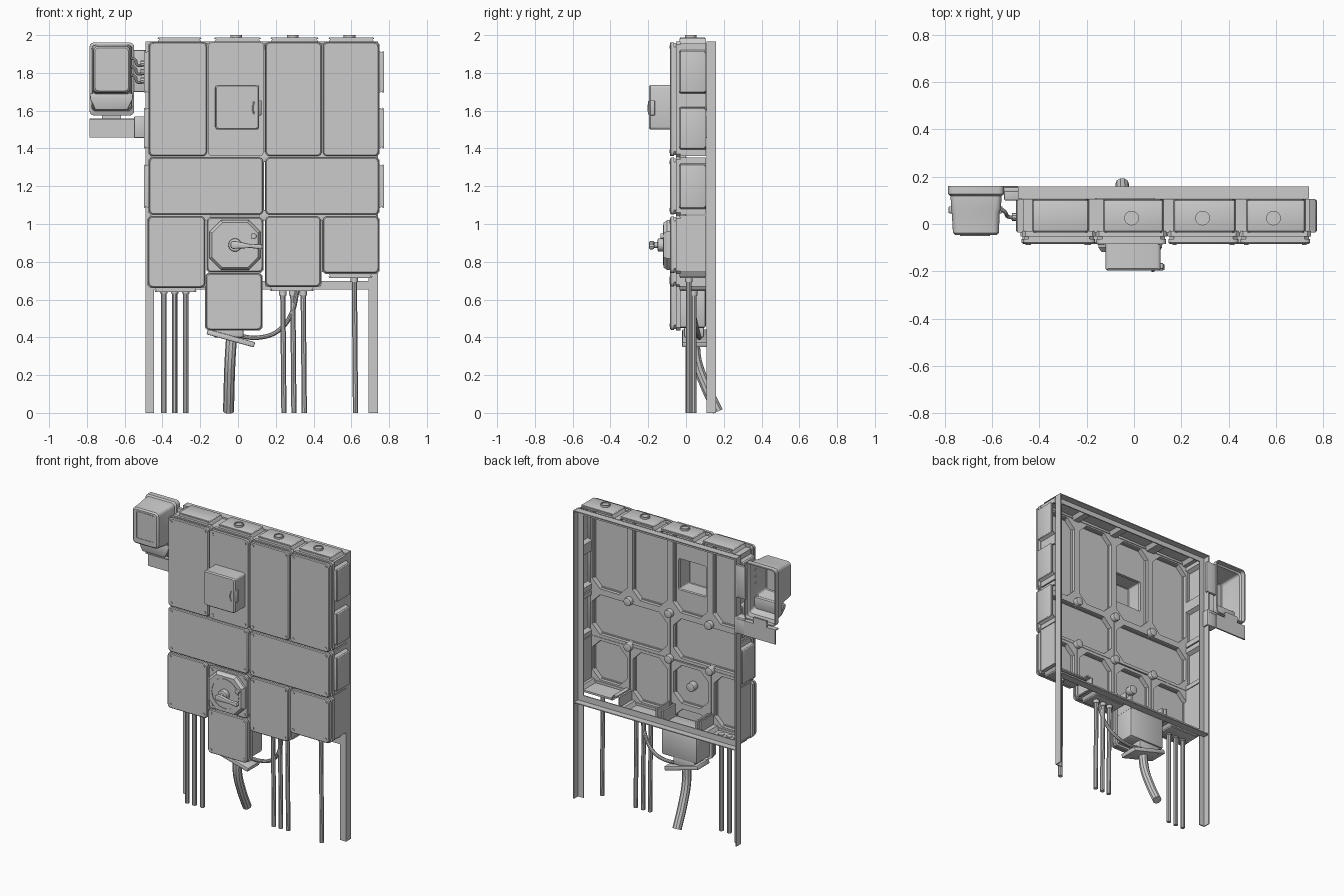
import bpy, bmesh
from math import sin, cos, pi, radians
from mathutils import Vector

if "Cube" in bpy.data.objects:
    bpy.data.objects.remove(bpy.data.objects["Cube"])


def rr(x0, x1, z0, z1, r, n=3):
    """Rounded rectangle outline; n=1 gives chamfered corners."""
    pts = []
    for k, (cx, cz) in enumerate([(x1 - r, z1 - r), (x0 + r, z1 - r), (x0 + r, z0 + r), (x1 - r, z0 + r)]):
        for i in range(n + 1):
            a = pi / 2 * (k + i / n)
            pts.append((cx + r * cos(a), cz + r * sin(a)))
    return pts


def circ(cx, cz, r, n=20):
    return [(cx + r * cos(2 * pi * i / n), cz + r * sin(2 * pi * i / n)) for i in range(n)]


def put(p, h, axis):
    return {'y': (p[0], h, p[1]), 'z': (p[0], p[1], h), 'x': (h, p[0], p[1])}[axis]


def finish(name, bm, bevel=0, solid=0):
    bmesh.ops.recalc_face_normals(bm, faces=bm.faces)
    me = bpy.data.meshes.new(name)
    bm.to_mesh(me)
    bm.free()
    ob = bpy.data.objects.new(name, me)
    bpy.context.collection.objects.link(ob)
    if solid:
        m = ob.modifiers.new("shell", 'SOLIDIFY')
        m.thickness = solid
        m.offset = 0
    if bevel:
        m = ob.modifiers.new("bevel", 'BEVEL')
        m.width = bevel
        m.segments = 2
        m.limit_method = 'ANGLE'
        m.angle_limit = radians(40)
    return ob


def loft(name, secs, axis='y', caps=(True, True), bevel=0, solid=0, loop=False):
    """Skin a list of (outline, height) sections."""
    bm = bmesh.new()
    rows = [[bm.verts.new(put(p, h, axis)) for p in pts] for pts, h in secs]
    pairs = list(zip(rows, rows[1:])) + ([(rows[-1], rows[0])] if loop else [])
    for a, b in pairs:
        for i in range(len(a)):
            j = (i + 1) % len(a)
            bm.faces.new((a[i], a[j], b[j], b[i]))
    if caps[0] and not loop:
        bm.faces.new(rows[0])
    if caps[1] and not loop:
        bm.faces.new(rows[-1])
    return finish(name, bm, bevel, solid)


def prism(name, pts, a, b, axis='y', bevel=0):
    return loft(name, [(pts, a), (pts, b)], axis, bevel=bevel)


def ring(name, outer, inner, a, b, axis='y'):
    return loft(name, [(outer, a), (outer, b), (inner, b), (inner, a)], axis, loop=True)


def box(name, x0, x1, y0, y1, z0, z1, bevel=0):
    return prism(name, [(x0, z0), (x1, z0), (x1, z1), (x0, z1)], y0, y1, bevel=bevel)


def tube(name, pts, r, smooth=True):
    cu = bpy.data.curves.new(name, 'CURVE')
    cu.dimensions = '3D'
    cu.bevel_depth = r
    cu.bevel_resolution = 3
    cu.use_fill_caps = True
    cu.resolution_u = 8
    sp = cu.splines.new('BEZIER')
    sp.bezier_points.add(len(pts) - 1)
    for bp, p in zip(sp.bezier_points, pts):
        bp.co = p
        bp.handle_left_type = bp.handle_right_type = 'AUTO' if smooth else 'VECTOR'
    ob = bpy.data.objects.new(name, cu)
    bpy.context.collection.objects.link(ob)
    return ob


YF, YB = -0.035, 0.105      # body walls, front and back


def wall(name, vert, level, sign, s0, s1, bumps=(), out=0.025):
    """Outer housing wall with hollow bulges, each closed by a cover plate."""
    def pt(s, o):
        return (level + sign * o, s) if vert else (s, level + sign * o)
    line = [(s0, 0)]
    for a, b in bumps:
        line += [(a, 0), (a + 0.015, out), (b - 0.015, out), (b, 0)]
    line.append((s1, 0))
    prism(name, [pt(s, o) for s, o in line] + [pt(s, o - 0.01) for s, o in reversed(line)], YF, YB)
    for a, b in bumps:
        prism(name + "_bulge_front", [pt(a, 0), pt(a + .015, out), pt(b - .015, out), pt(b, 0)], YF, YF + .01, bevel=.003)
        prism(name + "_cover", [pt(a + .003, out - .002), pt(b - .003, out - .002), pt(b - .008, out + .006),
                                pt(a + .008, out + .006)], YF + .004, YB - .004, bevel=.002)


# Box fronts: x0, x1, z0, z1
cells = {
    "tall_1": (-.47, -.165, 1.36, 1.962), "tall_2": (-.158, .136, 1.36, 1.962),
    "tall_3": (.146, .442, 1.36, 1.962), "tall_4": (.45, .745, 1.36, 1.962),
    "wide_1": (-.47, .133, 1.05, 1.352), "wide_2": (.146, .745, 1.05, 1.352),
    "low_1": (-.475, -.175, .665, 1.04), "switch": (-.163, .131, .745, 1.035),
    "low_3": (.146, .437, .67, 1.04), "low_4": (.45, .745, .74, 1.04),
    "bottom": (-.17, .126, .44, .738),
}
for n, (x0, x1, z0, z1) in cells.items():
    outline = rr(x0, x1, z0, z1, .022, 4)
    if n == "tall_2":
        ring(n + "_lid", outline, rr(-.108, .1, 1.512, 1.724, .012, 4), -.084, -.064)
    else:
        inner = rr(x0 + .005, x1 - .005, z0 + .005, z1 - .005, .02, 4)
        loft(n + "_lid", [(inner, -.084), (outline, -.079), (outline, -.064)])
    e = .004
    ring(n + "_lid_rim", rr(x0 + e, x1 - e, z0 + e, z1 - e, .02, 1),
         rr(x0 + .02, x1 - .02, z0 + .02, z1 - .02, .05, 1), -.064, -.052)
    ring(n + "_body_flange", rr(x0 - e, x1 + e, z0 - e, z1 + e, .015, 1),
         rr(x0 + .016, x1 - .016, z0 + .016, z1 - .016, .06, 1), -.052, -.03)
    for sx in (x0 + .025, x1 - .025):
        for sz in (z0 + .025, z1 - .025):
            prism(n + "_screw", circ(sx, sz, .009, 10), -.088, -.08)

# Outer housing walls
for x0, x1, a, b in [(-.47, -.16, -.43, -.19), (-.16, .14, -.13, .125), (.14, .446, .168, .43), (.446, .742, .475, .725)]:
    wall("top_wall", False, 1.956, 1, x0, x1, [(a, b)])
sides = [(1.395, 1.62), (1.69, 1.92)]
for sgn, lev in ((1, .742), (-1, -.467)):
    wall("side_wall_upper", True, lev, sgn, 1.36, 1.956, sides)
    wall("side_wall_middle", True, lev, sgn, 1.05, 1.352, [(1.08, 1.32)])
    wall("side_wall_lower", True, lev, sgn, .745 if sgn > 0 else .67, 1.045)
wall("floor_1", False, .67, -1, -.47, -.175, [(-.445, -.215)])
wall("floor_3", False, .675, -1, .146, .44, [(.165, .405)])
wall("floor_4", False, .745, -1, .446, .742, [(.475, .715)])
wall("step_wall_right", True, .437, 1, .67, .75)
wall("step_wall_left", True, .146, -1, .67, .75)
wall("step_wall_low_1", True, -.175, 1, .665, .75)
for x, z in [(-.162, 1.356), (.14, 1.356), (.446, 1.356), (.14, 1.046), (-.169, 1.046), (.446, 1.046)]:
    prism("joint_boss", circ(x, z, .028, 12), -.05, .0, bevel=.004)
for x in (-.01, .29, .59):
    prism("knockout_disc", circ(x, .025, .026), 1.98, 1.994, 'z')
    ring("knockout_ring", circ(x, .025, .031), circ(x, .025, .024), 1.98, 2.0, 'z')

# Lower terminal box under the switch, closed at the back
box("bottom_box_body", -.155, .112, -.05, YB, .45, .66, .012)
for x in (-.155, .1):
    box("bottom_box_cheek", x, x + .012, -.04, YB, .65, .745)

# Window cover, open at the back
loft("meter_cover", [(rr(-.117, .109, 1.503, 1.733, .012), -.075), (rr(-.117, .109, 1.503, 1.733, .012), -.188),
                     (rr(-.112, .104, 1.508, 1.728, .01), -.194)], caps=(False, True), solid=.007)
box("cover_latch", .108, .124, -.19, -.165, 1.575, 1.655, .004)
tube("cover_pull", [(.085, -.196, 1.58), (.078, -.2, 1.615), (.085, -.196, 1.65)], .004)

# Rotary switch
loft("switch_plate", [(rr(-.15, .118, .757, 1.02, .06, 1), -.08), (rr(-.15, .118, .757, 1.02, .06, 1), -.1),
                      (rr(-.138, .106, .769, 1.008, .056, 1), -.118)])
ring("switch_plate_ridge", circ(-.016, .889, .105, 32), circ(-.016, .889, .097, 32), -.122, -.11)
prism("switch_hub", circ(-.016, .889, .035), -.15, -.11, bevel=.006)
prism("switch_shaft", circ(-.016, .889, .016), -.175, -.14)
prism("switch_shaft_back", circ(-.016, .889, .03), -.066, -.02, bevel=.005)
prism("switch_lever", [(-.04, .878), (-.03, .868), (0, .87), (.07, .873), (.125, .865), (.13, .88), (.125, .895),
                       (.07, .892), (0, .908), (-.03, .91), (-.04, .9)], -.196, -.168, bevel=.007)
prism("switch_lock", circ(.083, .935, .015, 16), -.135, -.1, bevel=.003)

# Angle-iron frame
for x0, x1, xf in ((-.49, -.445, -.49), (.692, .74, .734)):
    box("frame_leg", x0, x1, .108, .115, 0, 1.965)
    box("frame_leg_flange", xf, xf + .006, .11, .158, 0, 1.965)
for z0, z1, zf in ((1.925, 1.965, 1.958), (.652, .698, .652)):
    box("frame_rail", -.487, .738, .108, .115, z0, z1)
    box("frame_rail_flange", -.487, .738, .11, .158, zf, zf + .006)

# Conduits and cables
for x, y, top in [(-.392, .012, .66), (-.336, .012, .66), (-.277, .014, .66), (.237, .04, .65), (.29, .04, .65),
                  (.345, .04, .65), (.616, .015, .72)]:
    tube("conduit", [(x + (.006 if x > 0 else 0), y, 0), (x, y, top)], .0145, False)
    prism("conduit_gland", circ(x, y, .02, 12), top - .028, top, 'z')
plate = box("gland_plate", -.13, .13, -.065, .065, -.014, .014, .005)
plate.location = (-.038, .045, .395)
plate.rotation_euler = (0, .27, 0)
box("gland_neck", -.13, .03, -.01, .095, .4, .46, .008)
tube("main_cable", [(-.035, .045, .39), (-.042, .055, .28), (-.047, .105, .14), (-.05, .168, .008)], .029)
tube("link_cable", [(-.06, .05, .44), (.0, .065, .412), (.12, .07, .4), (.22, .06, .44), (.285, .04, .53),
                    (.315, .025, .65)], .012)

# Side unit: hollow housing with a flared lower part, open at the back
loft("side_unit_shell", [
    (rr(-.782, -.554, 1.578, 1.957, .02), .16), (rr(-.782, -.554, 1.578, 1.957, .02), .128),
    (rr(-.772, -.564, 1.6, 1.947, .02), .12), (rr(-.77, -.566, 1.615, 1.945, .02), .07),
    (rr(-.767, -.572, 1.69, 1.942, .02), .05), (rr(-.762, -.575, 1.7, 1.937, .02), -.036),
    (rr(-.755, -.582, 1.707, 1.93, .016), -.043)], caps=(False, True), solid=.008)
ring("side_unit_panel", rr(-.735, -.608, 1.735, 1.92, .008), rr(-.731, -.612, 1.739, 1.916, .006), -.05, -.04)
prism("side_unit_skirt", [(-.785, 1.692), (-.555, 1.692), (-.558, 1.66), (-.585, 1.605), (-.755, 1.605), (-.782, 1.66)],
      .045, .075, bevel=.005)
box("bracket_bar", -.785, -.55, .15, .16, 1.458, 1.558)
box("bracket_bar_flange", -.785, -.49, .125, .16, 1.55, 1.558)
box("bracket_tab", -.72, -.62, .15, .16, 1.55, 1.6)
box("bracket_mount", -.55, -.475, .1, .158, 1.455, 1.57, .006)
box("unit_mount", -.56, -.475, .135, .155, 1.7, 1.92, .004)
for i, z in enumerate((1.76, 1.805, 1.85)):
    tube("unit_wire", [(-.57, .07, z + .03), (-.545, .05, z + .02), (-.53, .03, z - .01), (-.485, .03, z)], .008)
    o = prism("wire_gland", circ(.03, z, .017, 10), -.515, -.485, 'x')

# Apply modifiers, turn curves into meshes, smooth rounded surfaces
bpy.ops.object.select_all(action='SELECT')
bpy.context.view_layer.objects.active = plate
bpy.ops.object.convert(target='MESH')
bpy.ops.object.select_all(action='SELECT')
bpy.ops.object.shade_smooth_by_angle(angle=radians(32))
